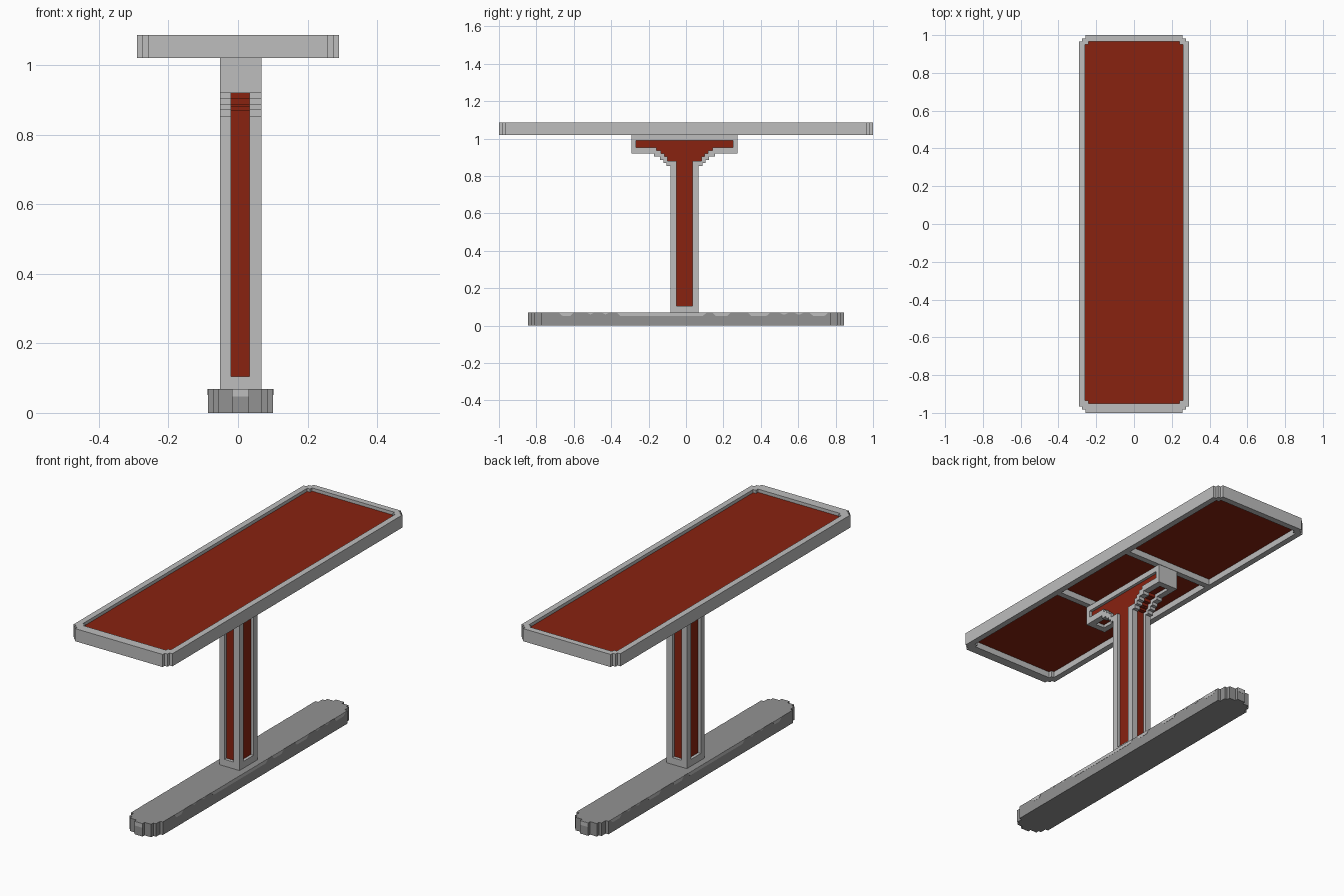
import bpy
import bmesh
from mathutils import Vector

if "Cube" in bpy.data.objects:
    bpy.data.objects.remove(bpy.data.objects["Cube"])


def material(name, rgb):
    m = bpy.data.materials.new(name)
    m.use_nodes = True
    m.diffuse_color = (*rgb, 1)
    m.node_tree.nodes["Principled BSDF"].inputs["Base Color"].default_value = (*rgb, 1)
    return m


GREY = material("light_grey", (0.51, 0.51, 0.51))
DARK = material("dark_grey", (0.29, 0.29, 0.29))
RED = material("brick_red", (0.25, 0.016, 0.005))


def prism(name, points, axis, lo, hi, mat):
    """Extrude a flat outline along z (points are x, y) or x (points are y, z)."""
    def place(p, h):
        return (p[0], p[1], h) if axis == "z" else (h, p[0], p[1])
    bm = bmesh.new()
    face = bm.faces.new([bm.verts.new(place(p, lo)) for p in points])
    out = bmesh.ops.extrude_face_region(bm, geom=[face])
    shift = Vector(place((0, 0), hi - lo))
    bmesh.ops.translate(bm, vec=shift, verts=[v for v in out["geom"] if isinstance(v, bmesh.types.BMVert)])
    bmesh.ops.recalc_face_normals(bm, faces=bm.faces)
    mesh = bpy.data.meshes.new(name)
    bm.to_mesh(mesh)
    bm.free()
    mesh.materials.append(mat)
    obj = bpy.data.objects.new(name, mesh)
    bpy.context.collection.objects.link(obj)
    return obj


def box(name, x, y, z, mat):
    outline = [(x[0], y[0]), (x[1], y[0]), (x[1], y[1]), (x[0], y[1])]
    return prism(name, outline, "z", z[0], z[1], mat)


def cut(obj, cutter):
    """Subtract the cutter, keep the result and remove the cutter."""
    cutter.hide_render = True
    mod = obj.modifiers.new("cut", "BOOLEAN")
    mod.operation = "DIFFERENCE"
    mod.solver = "EXACT"
    mod.object = cutter
    bpy.context.view_layer.update()
    graph = bpy.context.evaluated_depsgraph_get()
    mesh = bpy.data.meshes.new_from_object(obj.evaluated_get(graph))
    obj.modifiers.clear()
    obj.data = mesh
    bpy.data.objects.remove(cutter)


def mirrored(half, centre=0.0):
    """Close a half outline by mirroring its first coordinate."""
    return [(centre + a, b) for a, b in half] + [(centre - a, b) for a, b in reversed(half)]


def stepped_slab(hx, y0, y1, step, count):
    """Half outline of a rectangle with stair-stepped corners."""
    upper = []
    for i in range(count + 1):
        a, b = hx - i * step, y1 - (count - i) * step
        if i:
            upper.append((a, b - step))
        upper.append((a, b))
    lower = [(a, y0 + y1 - b) for a, b in reversed(upper)]
    return mirrored(lower + upper)


V = 0.0168  # size of one stair step

# Table top: rim, sunken panel and two cross ribs underneath
rim = prism("top_rim", stepped_slab(0.291, -1, 1, V, 2), "z", 1.02, 1.087, GREY)
cut(rim, prism("rim_cutter", stepped_slab(0.259, -0.95, 0.967, V, 1), "z", 1, 1.1, GREY))
prism("top_panel", stepped_slab(0.262, -0.953, 0.97, V, 1), "z", 1.053, 1.07, RED)
for side, y in (("front", -0.29), ("back", 0.245)):
    box(side + "_rib", (-0.262, 0.262), (y, y + 0.032), (1.02, 1.055), GREY)

# Column with flared head: two framed sides around a red core
YC = -0.008
X0, X1, X2, X3 = -0.052, -0.02, 0.033, 0.067
steps = [(0.075, 0.852), (0.095, 0.87), (0.112, 0.886), (0.13, 0.903), (0.163, 0.92)]


def stairs(shift_y, shift_z):
    pts = []
    for (a, z), (b, _) in zip(steps, steps[1:]):
        pts += [(a + shift_y, z + shift_z), (b + shift_y, z + shift_z)]
    end, z = steps[-1]
    return pts + [(end + shift_y, z + shift_z)]


outer = mirrored([(0.075, 0.068)] + stairs(0, 0) + [(0.283, 0.92), (0.283, 1.02)], YC)
core = mirrored([(0.075 - V, 0.068)] + stairs(-V, V) + [(0.27, 0.937), (0.27, 1.015)], YC)
inlay = mirrored([(0.042, 0.105), (0.042, 0.88), (0.09, 0.88), (0.09, 0.905), (0.108, 0.905),
                  (0.108, 0.92), (0.125, 0.92), (0.125, 0.937), (0.15, 0.937),
                  (0.15, 0.953), (0.258, 0.953), (0.258, 0.99)], YC)

for side, lo, hi, c0, c1 in (("right", X0, X1, X0 - 0.01, X0 + V), ("left", X2, X3, X3 - V, X3 + 0.01)):
    frame = prism(side + "_column_frame", outer, "x", lo, hi, GREY)
    cut(frame, prism("inlay_cutter", inlay, "x", c0, c1, GREY))
prism("column_side_inlay", inlay, "x", X0 + V - 0.001, X3 - V + 0.001, RED)
prism("column_core", core, "x", X1, X2, RED)
box("column_foot", (X1, X2), (YC - 0.075, YC + 0.075), (0.068, 0.105), GREY)
for side, s in (("front", -1), ("back", 1)):
    ends = sorted((YC + s * 0.283, YC + s * 0.25))
    box(side + "_head_end", (X1, X2), ends, (0.92, 1.02), GREY)
box("head_cap", (X1, X2), (YC - 0.283, YC + 0.283), (1.0, 1.02), GREY)

# Base with stair-rounded ends
BX = 0.007
quarter = [(0.0935, 0.775), (0.078, 0.775), (0.078, 0.81), (0.0625, 0.81),
           (0.0625, 0.828), (0.024, 0.828), (0.024, 0.845)]
half = [(a, -b) for a, b in reversed(quarter)] + quarter
prism("base", mirrored(half, BX), "z", 0, 0.069, DARK)

# Worn pale patches along the upper edges of the base
patches = [(-0.68, -0.6), (-0.53, -0.49), (-0.45, -0.41), (-0.37, 0.11), (0.14, 0.24),
           (0.33, 0.45), (0.5, 0.55), (0.58, 0.63), (0.66, 0.76)]
for y0, y1 in patches:
    depth = 0.018 if y1 - y0 > 0.06 else 0.01
    outline = [(y0, 0.069), (y0 + 0.02, 0.069 - depth), (y1 - 0.02, 0.069 - depth), (y1, 0.069)]
    for s in (-1, 1):
        x = BX + s * 0.0935
        prism("base_wear", outline, "x", x - 0.001, x + 0.001, GREY)
for s in (-1, 1):
    box("base_end_wear", (BX - 0.024, BX + 0.024), sorted((s * 0.844, s * 0.846)), (0.047, 0.069), GREY)
